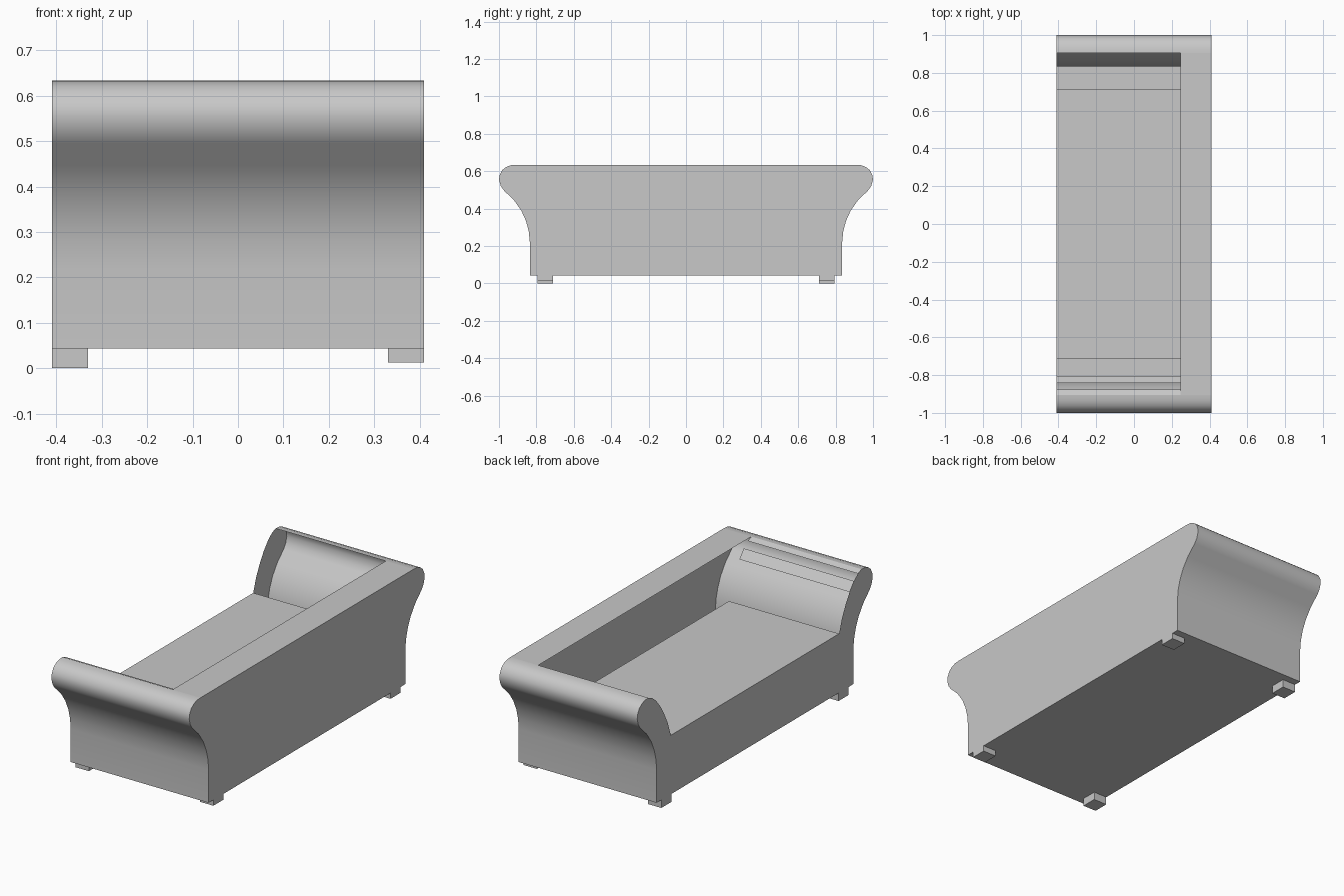
import bpy, math

if "Cube" in bpy.data.objects:
    bpy.data.objects.remove(bpy.data.objects["Cube"])

grey = bpy.data.materials.new("warm_grey")
grey.diffuse_color = (0.58, 0.58, 0.58, 1)
grey.use_nodes = True
grey.node_tree.nodes["Principled BSDF"].inputs["Base Color"].default_value = grey.diffuse_color

XF, XB, XI = -0.41, 0.41, 0.245      # front, rear, inner edge of backrest
BASE, SEAT, TOP = 0.043, 0.36, 0.634

# Half profiles (y, z): scrolled outside of the arm, and inside cut-out
OUTER = [(.835, BASE), (.835, .22), (.841, .28), (.856, .335), (.881, .39),
         (.92, .445), (.972, .495), (.99, .52), (1, .555), (.996, .58),
         (.983, .605), (.962, .622), (.935, .632), (.905, TOP)]
INNER = [(.875, .622), (.841, .595), (.804, .55), (.77, .495),
         (.74, .435), (.715, SEAT)]


def mesh(name, verts, faces, smooth=False):
    me = bpy.data.meshes.new(name)
    me.from_pydata(verts, [], faces)
    me.materials.append(grey)
    ob = bpy.data.objects.new(name, me)
    bpy.context.collection.objects.link(ob)
    if smooth:
        bpy.ops.object.select_all(action='DESELECT')
        ob.select_set(True)
        bpy.context.view_layer.objects.active = ob
        bpy.ops.object.shade_smooth_by_angle(angle=math.radians(40))
    return ob


def sweep(name, prof, side, x0, x1):
    """Sheet drawn from a half profile along x."""
    verts = [(x, side * y, z) for y, z in prof for x in (x0, x1)]
    faces = []
    for i in range(len(prof) - 1):
        a = 2 * i
        f = (a, a + 2, a + 3, a + 1)
        faces.append(f if side < 0 else f[::-1])
    return mesh(name, verts, faces, True)


def flat(name, x0, x1, w, z, up=True):
    v = [(x0, -w, z), (x1, -w, z), (x1, w, z), (x0, w, z)]
    return mesh(name, v, [(0, 1, 2, 3) if up else (3, 2, 1, 0)])


def panel(name, half, x, front):
    """Upright end panel from a mirrored half outline."""
    pts = half + [(-y, z) for y, z in reversed(half)]
    idx = tuple(range(len(pts)))
    return mesh(name, [(x, y, z) for y, z in pts], [idx[::-1] if front else idx])


# Scrolled arms; the left one has a longer lip and a lining strip
sweep("arm_right", OUTER, 1, XF, XB)
sweep("arm_left", OUTER, -1, XF, XB)
sweep("arm_lip", [OUTER[-1], INNER[0]], -1, XF, XI)
sweep("arm_lining_strip", INNER[1:3], -1, XF, XI)

# End panels
panel("back_panel", OUTER, XB, False)
panel("front_panel", OUTER + INNER, XF, True)

# Horizontal sheets
flat("backrest_top", XI, XB, .905, TOP)
flat("seat", XF, XI, .715, SEAT)
flat("base", XF, XB, .835, BASE, False)

# Feet: the front pair is slightly taller
for side, sn in ((-1, "left"), (1, "right")):
    for x0, x1, z0, en in ((XF, -.33, 0, "front"), (.33, XB, .012, "rear")):
        y0, y1 = sorted((side * .71, side * .795))
        v = [(x, y, z) for x in (x0, x1) for y in (y0, y1) for z in (z0, BASE)]
        mesh(f"foot_{en}_{sn}", v, [(0, 1, 3, 2), (4, 6, 7, 5), (0, 4, 5, 1),
                                    (2, 3, 7, 6), (0, 2, 6, 4)])
